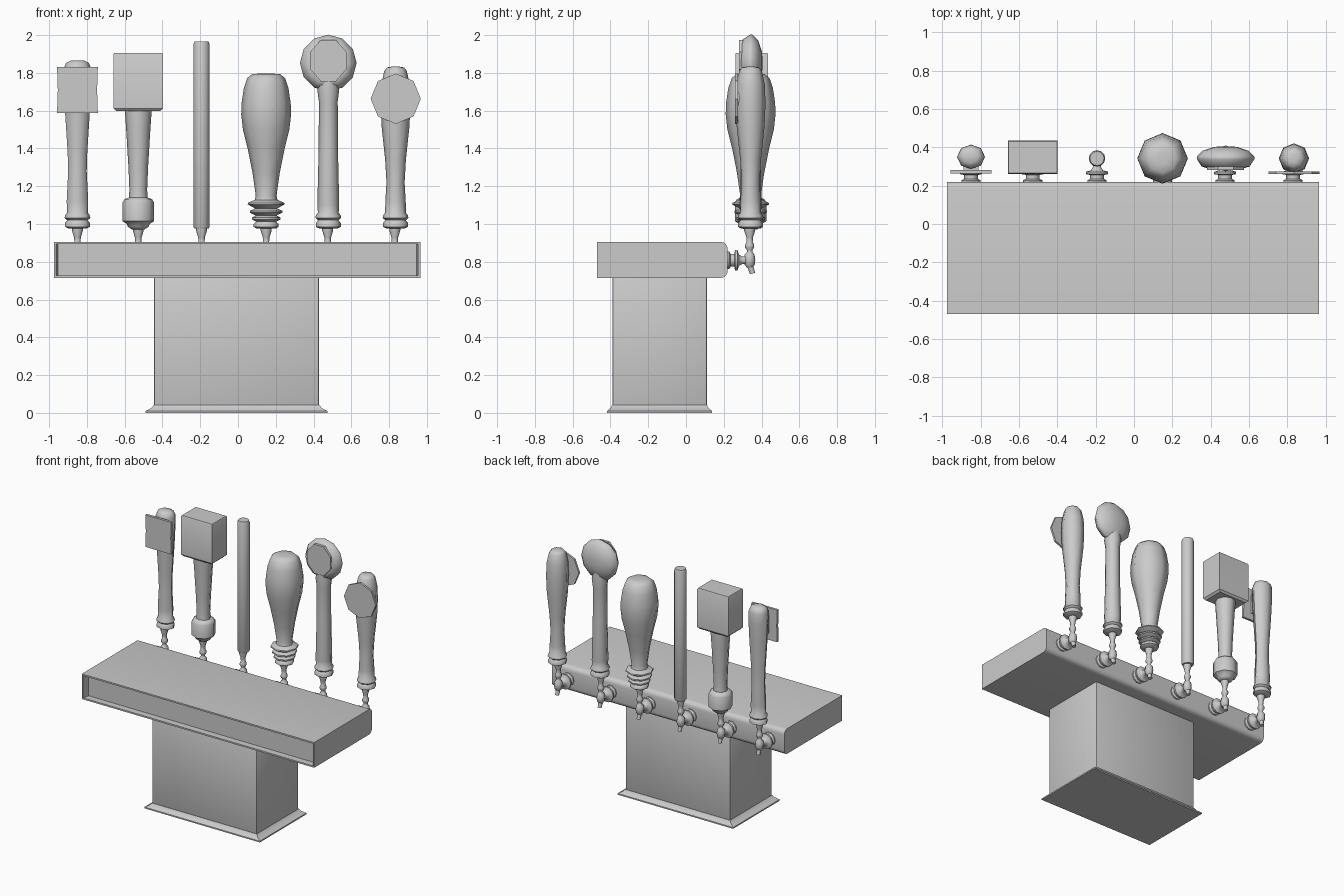
import bpy, bmesh
from math import pi, cos, sin, radians
from mathutils import Matrix, Vector

if "Cube" in bpy.data.objects:
    bpy.data.objects.remove(bpy.data.objects["Cube"])

HY = 0.342   # y of the handle row


def finish(name, bm, angle=50):
    bmesh.ops.recalc_face_normals(bm, faces=bm.faces)
    me = bpy.data.meshes.new(name)
    bm.to_mesh(me)
    bm.free()
    for p in me.polygons:
        p.use_smooth = True
    me.set_sharp_from_angle(angle=radians(angle))
    ob = bpy.data.objects.new(name, me)
    bpy.context.collection.objects.link(ob)
    return ob


def skin(bm, rings):
    """Join closed rings of points and cap both ends."""
    loops = [[bm.verts.new(p) for p in r] for r in rings]
    n = len(loops[0])
    for a, b in zip(loops, loops[1:]):
        for i in range(n):
            bm.faces.new((a[i], a[(i + 1) % n], b[(i + 1) % n], b[i]))
    return bm.faces.new(loops[0][::-1]), bm.faces.new(loops[-1])


def lathe(name, profile, loc, sides=8, rot=None, scale=(1, 1), turn=0.0, angle=50):
    """Profile of (radius, height) turned about local z."""
    m = Matrix.Translation(loc) @ (rot or Matrix.Identity(4))
    bm = bmesh.new()
    rings = []
    for r, h in profile:
        rings.append([m @ Vector((r * scale[0] * cos(turn + 2 * pi * i / sides),
                                  r * scale[1] * sin(turn + 2 * pi * i / sides), h))
                      for i in range(sides)])
    skin(bm, rings)
    return finish(name, bm, angle)


def tiers(name, levels, cx, cy, bevel=0.0):
    """Stack of rectangles (half width, half depth, z)."""
    bm = bmesh.new()
    skin(bm, [[(cx + a * w, cy + b * d, z) for a, b in ((-1, -1), (1, -1), (1, 1), (-1, 1))]
              for w, d, z in levels])
    if bevel:
        bmesh.ops.bevel(bm, geom=list(bm.edges), offset=bevel, segments=2,
                        affect='EDGES', profile=0.5)
    return finish(name, bm, 40)


ALONG_Y = Matrix.Rotation(-pi / 2, 4, 'X')   # local z points to +y

# pedestal column and flared foot
tiers("column", [(.437, .25, .02), (.437, .25, .725)], -.0075, -.14, .008)
tiers("foot", [(.482, .278, 0), (.482, .278, .01), (.452, .26, .025), (.438, .251, .042)],
      -.0075, -.14)

# tower head: profile rounded along the back, recessed front
bm = bmesh.new()
y0, y1, z0, z1, r = -.47, .22, .715, .905, .035
prof = [(y0, z0)]
for cz, start in ((z0 + r, -90), (z1 - r, 0)):
    for k in range(5):
        a = radians(start + 22.5 * k)
        prof.append((y1 - r + r * cos(a), cz + r * sin(a)))
prof.append((y0, z1))
skin(bm, [[(x, y, z) for y, z in prof] for x in (-.975, .965)])
bm.normal_update()
front = [f for f in bm.faces if all(abs(v.co.y - y0) < 1e-4 for v in f.verts)]
bmesh.ops.inset_region(bm, faces=front, thickness=.016)
ext = bmesh.ops.extrude_discrete_faces(bm, faces=front)['faces']
for f in ext:
    c = f.calc_center_median()
    for v in f.verts:
        v.co.y += .05
        v.co.x -= .01 if v.co.x > c.x else -.01
finish("tower_head", bm, 40)

# taps
xs = [-.85, -.528, -.193, .149, .475, .83]
for i, x in enumerate(xs, 1):
    lathe(f"tap_shank_{i}", [(.05, 0), (.05, .012), (.036, .02), (.036, .04), (.058, .044),
                             (.058, .056), (.03, .065), (.022, .08), (.022, .13)],
          (x, .216, .808), 10, ALONG_Y)
    lathe(f"tap_body_{i}", [(.016, .77), (.027, .785), (.03, .81), (.026, .838), (.015, .85),
                            (.015, .862), (.024, .875), (.024, .89), (.016, .905), (.018, .93),
                            (.029, .965), (.029, .985)], (x, .337, 0), 8)
    lathe(f"tap_spout_{i}", [(.02, 0), (.016, .03), (.014, .068)],
          (x, .332, .803), 8, Matrix.Rotation(pi + .3, 4, 'X'))

# handle 1: waisted grip with square badge plate
collar = [(.045, .975), (.066, .985), (.066, 1.005), (.054, 1.02), (.068, 1.032), (.066, 1.045),
          (.055, 1.06)]
lathe("plate_handle", collar + [(.057, 1.12), (.049, 1.28), (.052, 1.38), (.066, 1.6),
                                (.073, 1.75), (.072, 1.825), (.06, 1.853), (.035, 1.865)],
      (xs[0], HY + .008, 0), scale=(1, .88))
tiers("square_plate", [(.108, .009, 1.588), (.104, .009, 1.71), (.108, .009, 1.83)], xs[0], .272)
tiers("square_plate_mount", [(.04, .025, 1.64), (.04, .025, 1.78)], xs[0], .297)

# handle 2: block head on a turned neck
lathe("block_handle", [(.035, .972), (.055, .985), (.06, 1.0), (.083, 1.015), (.083, 1.115),
                       (.072, 1.132), (.05, 1.14), (.047, 1.18), (.052, 1.3), (.064, 1.5),
                       (.071, 1.6), (.071, 1.62)], (xs[1], HY, 0))
tiers("block_head", [(.115, .075, 1.598), (.13, .087, 1.612), (.13, .087, 1.9),
                     (.126, .083, 1.906)], xs[1], HY + .006)

# handle 3: plain rod
lathe("rod_handle", [(.037, .975), (.043, .985), (.043, 1.95), (.037, 1.966)],
      (xs[2], HY, 0), 12)

# handle 4: large bulb over stacked rings
lathe("bulb_handle", [(.05, .975), (.066, .985), (.066, 1.0), (.052, 1.012), (.076, 1.024),
                      (.076, 1.034), (.055, 1.045), (.086, 1.06), (.086, 1.07), (.058, 1.082),
                      (.098, 1.104), (.096, 1.112), (.06, 1.128), (.055, 1.15), (.072, 1.27),
                      (.098, 1.4), (.123, 1.5), (.132, 1.58), (.13, 1.64), (.118, 1.72),
                      (.1, 1.773), (.075, 1.793), (.03, 1.797)], (xs[3], HY, 0))

# handle 5: straight stem with lens-shaped head and badge
lathe("paddle_stem", collar + [(.058, 1.1), (.051, 1.4), (.05, 1.65), (.058, 1.71), (.05, 1.8)],
      (xs[4] + .003, HY, 0))
lathe("paddle_head", [(.1, -.05), (.125, -.042), (.15, -.004), (.15, .01), (.12, .04),
                      (.06, .06), (.02, .063)], (xs[4] + .003, HY, 1.852), 12, ALONG_Y)
lathe("paddle_badge", [(1, 0), (1, .02)], (xs[4] + .003, .281, 1.865), 8, ALONG_Y,
      scale=(.104, .119), turn=pi / 8, angle=30)

# handle 6: waisted grip with octagonal badge plate
lathe("octagon_handle", collar + [(.054, 1.12), (.048, 1.22), (.055, 1.34), (.074, 1.52),
                                  (.079, 1.64), (.075, 1.74), (.06, 1.81), (.045, 1.829),
                                  (.02, 1.833)], (xs[5] + .004, HY, 0))
lathe("octagon_plate", [(.133, 0), (.133, .015)], (xs[5] + .005, .26, 1.663), 8, ALONG_Y, angle=30)
lathe("octagon_plate_mount", [(.045, 0), (.045, .05)], (xs[5] + .005, .27, 1.663), 8, ALONG_Y)
